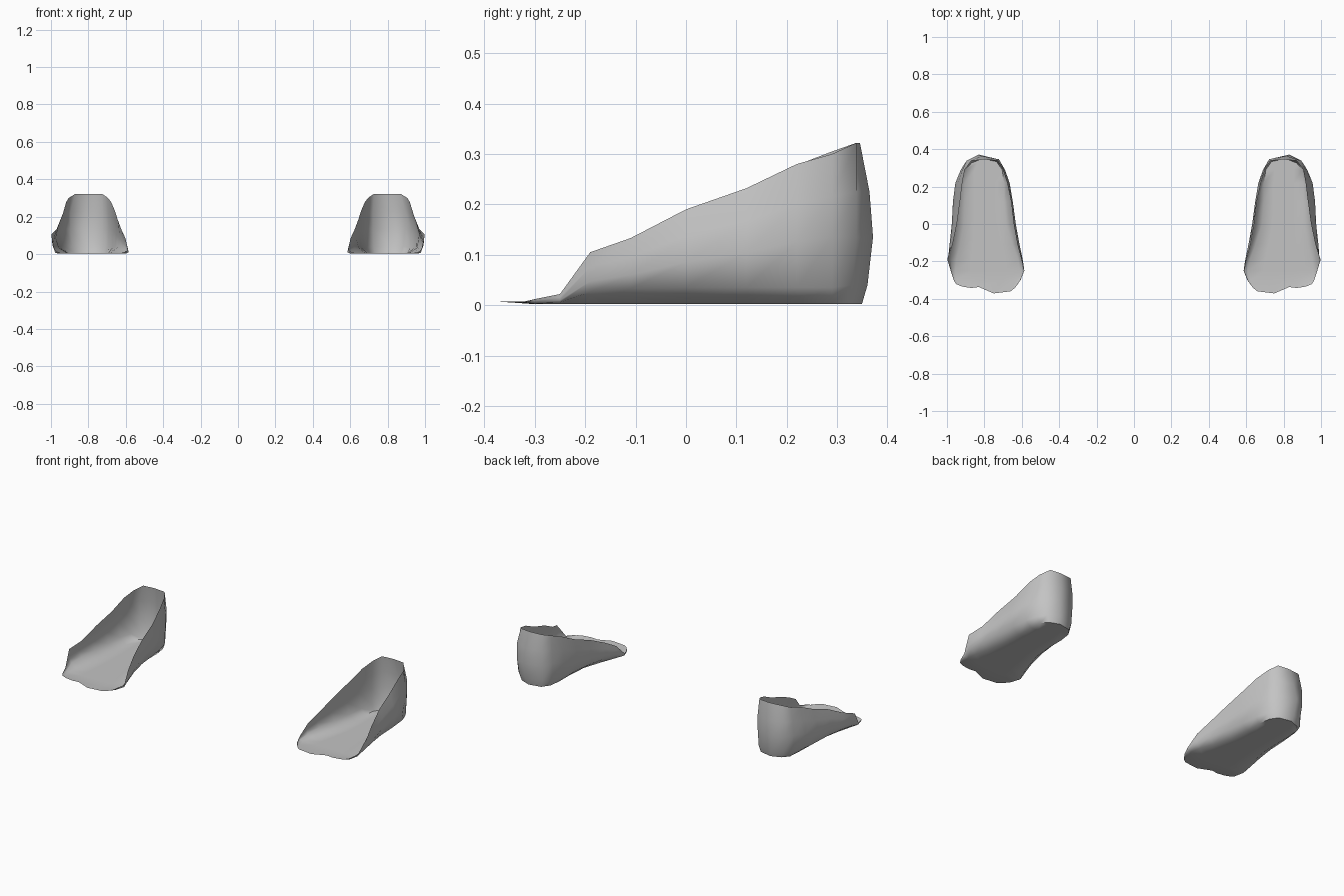
import bpy, bmesh

# Grey shell colour
mat = bpy.data.materials.new("warm_grey")
mat.diffuse_color = (0.55, 0.55, 0.55, 1)

# Cross-sections from toe to heel:
# y, inner side x (rim, belly, floor), outer side x (floor, belly, rim), rim z (inner, outer)
SECTIONS = [
    (-0.30, 0.606, 0.608, 0.625, 0.950, 0.962, 0.964, 0.012, 0.012),
    (-0.25, 0.587, 0.586, 0.610, 0.955, 0.978, 0.980, 0.022, 0.022),
    (-0.19, 0.602, 0.595, 0.620, 0.950, 0.992, 0.998, 0.085, 0.105),
    (-0.11, 0.623, 0.612, 0.650, 0.930, 0.986, 0.970, 0.130, 0.133),
    (0.00, 0.643, 0.632, 0.685, 0.910, 0.974, 0.947, 0.183, 0.190),
    (0.12, 0.657, 0.648, 0.695, 0.905, 0.968, 0.930, 0.228, 0.232),
    (0.22, 0.678, 0.665, 0.695, 0.905, 0.955, 0.918, 0.278, 0.280),
    (0.29, 0.700, 0.690, 0.705, 0.900, 0.926, 0.905, 0.305, 0.300),
]


def mix(a, b, t):
    return a + (b - a) * t


def section_points(s):
    """U-shaped row: inner rim, down, across the sole, up to outer rim."""
    y, rl, bl, fl, fr, br, rr, zl, zr = s

    def wall(rim, belly, floor, z):
        low = min(0.035, 0.25 * z)
        return [(rim, y, z), (mix(rim, belly, 0.6), y, z * 0.72), (belly, y, z * 0.45),
                (mix(floor, belly, 0.75), y, low), (floor, y, 0.002)]

    sole = [(mix(fl, fr, t), y, 0.002) for t in (0.25, 0.5, 0.75)]
    return wall(rl, bl, fl, zl) + sole + wall(rr, br, fr, zr)[::-1]


# Wavy toe edge, same number of points as the other rows
TOE = [(0.618, -0.315), (0.622, -0.322), (0.628, -0.33), (0.635, -0.34), (0.66, -0.36),
       (0.75, -0.371), (0.83, -0.337), (0.87, -0.342),
       (0.915, -0.335), (0.93, -0.33), (0.94, -0.325), (0.95, -0.322), (0.954, -0.316)]

# Heel: columns wrapping round the back, level by level from rim to sole
# each level: inner corner, middle, outer corner (x, y) and z
HEEL = [
    ((0.728, 0.338), (0.80, 0.345), (0.870, 0.338), 0.322),
    ((0.722, 0.346), (0.815, 0.364), (0.895, 0.338), 0.225),
    ((0.722, 0.345), (0.83, 0.371), (0.895, 0.338), 0.135),
    ((0.725, 0.340), (0.82, 0.360), (0.885, 0.330), 0.04),
    ((0.735, 0.334), (0.81, 0.349), (0.870, 0.326), 0.002),
]


def build_shell(name, side):
    bm = bmesh.new()

    def vert(p):
        return bm.verts.new((p[0] * side, p[1], p[2]))

    def face(vs):
        bm.faces.new(vs if side > 0 else vs[::-1])

    # Sole and side walls
    rows = [[vert((x, y, 0.007)) for x, y in TOE]]
    rows += [[vert(p) for p in section_points(s)] for s in SECTIONS]
    left = [vert((*h[0], h[3])) for h in HEEL]
    mid = [vert((*h[1], h[3])) for h in HEEL]
    right = [vert((*h[2], h[3])) for h in HEEL]
    a, b = left[-1].co, right[-1].co
    sole = [bm.verts.new(a.lerp(b, t)) for t in (0.25, 0.5, 0.75)]
    rows.append(left + sole + right[::-1])
    for r0, r1 in zip(rows, rows[1:]):
        for i in range(len(r0) - 1):
            face([r0[i], r1[i], r1[i + 1], r0[i + 1]])

    # Heel back wall and the end of the sole
    for i in range(4):
        face([left[i], mid[i], mid[i + 1], left[i + 1]])
        face([mid[i], right[i], right[i + 1], mid[i + 1]])
    face([left[-1], mid[-1], right[-1]] + sole[::-1])

    me = bpy.data.meshes.new(name)
    bm.to_mesh(me)
    bm.free()
    me.materials.append(mat)
    ob = bpy.data.objects.new(name, me)
    bpy.context.collection.objects.link(ob)
    bpy.ops.object.select_all(action='DESELECT')
    ob.select_set(True)
    bpy.context.view_layer.objects.active = ob
    bpy.ops.object.shade_smooth_by_angle(angle=1.05)


build_shell("right_shoe_shell", 1)
build_shell("left_shoe_shell", -1)
